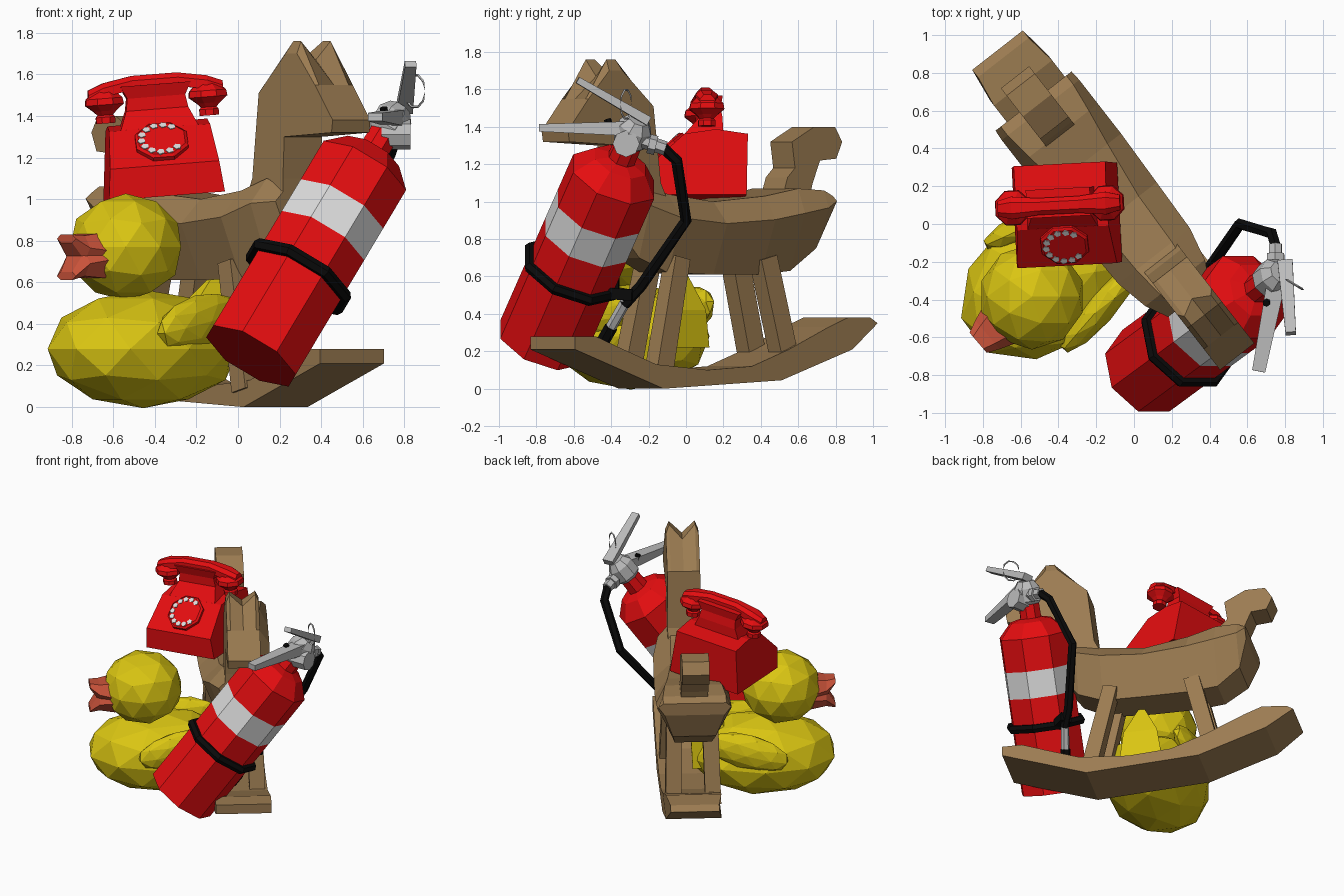
import bpy, bmesh, math
from mathutils import Vector, Matrix

if "Cube" in bpy.data.objects:
    bpy.data.objects.remove(bpy.data.objects["Cube"])

def material(name, col):
    m = bpy.data.materials.new(name)
    m.diffuse_color = (*col, 1)
    m.use_nodes = True
    m.node_tree.nodes["Principled BSDF"].inputs["Base Color"].default_value = m.diffuse_color
    return m

WOOD = material("brown wood", (0.33, 0.2, 0.083))
RED = material("red", (0.78, 0.004, 0.005))
YELLOW = material("yellow", (0.7, 0.56, 0.006))
ORANGE = material("beak orange", (0.58, 0.085, 0.042))
SILVER = material("silver", (0.5, 0.5, 0.5))
WHITE = material("white", (0.72, 0.72, 0.72))
BLACK = material("black", (0.003, 0.003, 0.003))
I4 = Matrix.Identity(4)

def finish(name, bm, mats, M=I4):
    bm.transform(M)
    bmesh.ops.recalc_face_normals(bm, faces=bm.faces)
    me = bpy.data.meshes.new(name)
    bm.to_mesh(me)
    bm.free()
    for m in mats:
        me.materials.append(m)
    ob = bpy.data.objects.new(name, me)
    bpy.context.collection.objects.link(ob)
    return ob

def loft(name, rings, mats, M=I4, closed=False, bands=None):
    """Skin a list of equal-length rings; bands gives a material per span."""
    bm = bmesh.new()
    vs = [[bm.verts.new(p) for p in r] for r in rings]
    n = len(vs[0])
    for k in range(len(vs) if closed else len(vs) - 1):
        a, b = vs[k], vs[(k + 1) % len(vs)]
        for i in range(n):
            f = bm.faces.new((a[i], a[(i + 1) % n], b[(i + 1) % n], b[i]))
            f.material_index = bands[k] if bands else 0
    if not closed:
        bm.faces.new(vs[0])
        bm.faces.new(vs[-1])
    return finish(name, bm, mats if isinstance(mats, list) else [mats], M)

def lathe(name, prof, mats, M=I4, sides=8, bands=None):
    rings = [[(r * math.cos(2 * math.pi * (i + .5) / sides),
               r * math.sin(2 * math.pi * (i + .5) / sides), z) for i in range(sides)]
             for z, r in prof]
    return loft(name, rings, mats, M, bands=bands)

def tube(name, pts, r, mat, sides=6, closed=False, M=I4):
    pts = [Vector(p) for p in pts]
    n, rings = len(pts), []
    for i, p in enumerate(pts):
        a = pts[i - 1] if i or closed else p
        b = pts[(i + 1) % n] if i < n - 1 or closed else p
        d = (b - a).normalized()
        ref = Vector((0, 0, 1)) if closed else Vector((1, 0.2, 0))
        s = d.cross(ref).normalized()
        t = d.cross(s)
        rings.append([p + r * (s * math.cos(2 * math.pi * k / sides) + t * math.sin(2 * math.pi * k / sides))
                      for k in range(sides)])
    return loft(name, rings, mat, M, closed)

def beam(name, p, q, w0, h0, w1, h1, mat, M=I4):
    p, q = Vector(p), Vector(q)
    d = (q - p).normalized()
    s = d.cross(Vector((0, 0, 1)) if abs(d.z) < .8 else Vector((1, 0, 0))).normalized()
    t = s.cross(d)
    rect = lambda c, w, h: [c + s * w * a + t * h * b for a, b in ((-.5, -.5), (.5, -.5), (.5, .5), (-.5, .5))]
    return loft(name, [rect(p, w0, h0), rect(q, w1, h1)], mat, M)

def blob(name, scale, mat, M):
    bm = bmesh.new()
    bmesh.ops.create_icosphere(bm, subdivisions=2, radius=1)
    for v in bm.verts:
        v.co = Vector(a * b for a, b in zip(v.co, scale))
    return finish(name, bm, [mat], M)

def frame(origin, x, y, z):
    m = Matrix((x, y, z)).transposed().to_4x4()
    m.translation = origin
    return m

# ---- rocking horse: local x forward, y to its left, z up ----
H = frame((-.016, -.012, 0), (.614, -.789, 0), (.789, .614, 0), (0, 0, 1))

# barrel body: u, bottom z, top z, bottom / middle / top half widths
body = [(-.84, .94, 1.03, .21, .255, .22), (-.78, .75, 1.06, .15, .26, .22),
        (-.62, .63, 1.07, .13, .26, .2), (-.42, .61, 1.03, .13, .26, .17),
        (-.1, .61, 1.0, .13, .25, .13), (.2, .62, 1.04, .12, .24, .12),
        (.38, .7, 1.1, .1, .2, .1), (.5, .85, 1.05, .08, .14, .08)]
rings = []
for u, zb, zt, wb, wm, wt in body:
    zm = zb + (zt - zb) * .7
    rings.append([(u, -wb, zb), (u, wb, zb), (u, wm, zm), (u, wt, zt), (u, -wt, zt), (u, -wm, zm)])
loft("horse_body", rings, WOOD, H)

# neck and head, with a notch between the two ears
def head(v, ear, back):
    return [(u, v + .02, z) for u, z in ((.2, .98), (.26, 1.1), (.31, 1.51), (back, ear), (.61, ear),
            (.75, 1.55), (.89, 1.38), (.88, 1.32), (.51, 1.3), (.5, 1.1), (.5, .9))]
loft("horse_head", [head(-.115, 1.7, .52), head(-.09, 1.76, .55), head(0, 1.67, .5),
                    head(.09, 1.76, .55), head(.115, 1.7, .52)], WOOD, H)

# tail
tail = [(-.6, 1.04), (-.63, 1.13), (-.68, 1.18), (-.66, 1.32), (-.81, 1.4), (-.95, 1.4),
        (-1.0, 1.32), (-.96, 1.23), (-.85, 1.22), (-.8, 1.1), (-.78, 1.03)]
loft("horse_tail", [[(u, v, z) for u, z in tail] for v in (-.095, .095)], WOOD, H)

# curved rocker, a little narrower at its rear end
rocker = [(.9, .21), (.9, .28), (.76, .28), (.6, .22), (.35, .13), (0, .1), (-.3, .12), (-.55, .21),
          (-.82, .33), (-.95, .38), (-1.12, .38), (-1.17, .35), (-.98, .21), (-.5, .045), (.3, 0)]
loft("rocker", [[(u, s * (.17 if u < -1 else .195) + .015, z) for u, z in rocker] for s in (-1, 1)], WOOD, H)

# legs
for side, s in (("left", 1), ("right", -1)):
    beam("front_leg_" + side, (.14, s * .125, .7), (.28, s * .14, .08), .1, .1, .11, .11, WOOD, H)
    beam("rear_leg_" + side, (-.44, s * .125, .7), (-.58, s * .14, .14), .11, .11, .11, .11, WOOD, H)

# ---- bath duck: local x toward the beak ----
D = frame((-.455, -.295, 0), (-.8, -.6, 0), (.6, -.8, 0), (0, 0, 1))
blob("duck_body", (.515, .37, .285), YELLOW, D @ Matrix.Translation((0, 0, .28)))
blob("duck_head", (.28, .28, .257), YELLOW, Matrix.Translation((-.54, -.385, .77)))
# upturned tail
loft("duck_tail", [[(a, -w, z), (b, -w * .6, z), (b, w * .6, z), (a, w, z)] for z, a, b, w in
     ((.22, -.5, -.1, .15), (.42, -.51, -.2, .12), (.62, -.47, -.4, .02))], YELLOW, D)
for s in (-1, 1):
    blob("duck_wing", (.3, .08, .13), YELLOW,
         D @ Matrix.Translation((-.12, s * .29, .41)) @ Matrix.Rotation(.2, 4, 'Y') @ Matrix.Rotation(s * .2, 4, 'Z'))
# beak: upper and lower halves, slightly open
B = frame((-.54, -.385, 0), (-.76, -.65, 0), (.65, -.76, 0), (0, 0, 1))
for name, z, mid, tip in (("beak_upper", .75, .765, .81), ("beak_lower", .71, .69, .63)):
    loft(name, [[(x, w * a, zz + h * b) for a, b in ((-1, 0), (-.6, 1), (.6, 1), (1, 0), (.6, -1), (-.6, -1))]
                for x, w, zz, h in ((.2, .14, z, .09), (.31, .1, mid, .06), (.375, .07, tip, .02))], ORANGE, B)

# ---- fire extinguisher: local z along the tilted cylinder ----
d = Vector((.48, .353, .803)).normalized()
ex = d.cross(Vector((0, 1, 0))).normalized()
E = frame((.065, -.775, .25), ex, d.cross(ex), d)
lathe("cylinder", [(-.005, .25), (.68, .25), (.87, .25), (1.1, .25), (1.2, .155), (1.22, .078), (1.35, .075)],
      [RED, WHITE], E, bands=[0, 1, 0, 0, 0, 0])
tube("strap", [(.26 * math.cos(a * math.pi / 4 + math.pi / 8), .26 * math.sin(a * math.pi / 4 + math.pi / 8), .47)
               for a in range(8)], .032, BLACK, closed=True, M=E)
# valve, gauge and hose connector
lathe("valve", [(1.3, .06), (1.34, .095), (1.43, .095), (1.48, .06)], SILVER, E)
tube("gauge", [(.69, -.32, 1.31), (.83, -.32, 1.31)], .072, SILVER, 8)
tube("hose_connector", [(.75, -.28, 1.34), (.75, -.11, 1.285)], .038, SILVER)
tube("connector_nut", [(.75, -.2, 1.31), (.75, -.16, 1.3)], .052, SILVER)
tube("safety_knob", [(.71, -.4, 1.38), (.7, -.42, 1.44)], .02, BLACK)
# levers
beam("squeeze_lever", (.8, -.2, 1.43), (.83, -.58, 1.65), .08, .05, .055, .035, SILVER)
beam("carry_handle", (.76, -.27, 1.39), (.66, -.78, 1.395), .1, .08, .07, .04, SILVER)
# pull ring
tube("pull_ring", [(.85 + .05 * math.cos(a * math.pi / 5), -.32 - .03 * math.cos(a * math.pi / 5),
                    1.52 + .08 * math.sin(a * math.pi / 5)) for a in range(10)], .006, SILVER, 4, True)
# hose, clip and nozzle
tube("hose", [(.75, -.12, 1.285), (.73, -.05, 1.22), (.56, 0, .9), (.395, -.24, .55), (.355, -.33, .45)], .031, BLACK)
beam("hose_clip", (.34, -.42, .51), (.38, -.28, .5), .08, .06, .08, .06, BLACK)
tube("nozzle", [(.36, -.32, .47), (.29, -.4, .33)], .03, SILVER)
tube("nozzle_tip", [(.29, -.4, .33), (.25, -.44, .26)], .036, BLACK)

# ---- desk telephone ----
P = (Matrix.Translation((-.355, .05, 1.015)) @ Matrix.Rotation(math.radians(3), 4, 'Z')
     @ Matrix.Rotation(math.radians(-4.5), 4, 'Y'))
case = [(-.265, 0), (-.27, .15), (-.07, .33), (.1, .355), (.27, .33), (.26, 0)]
loft("phone_case", [[(s * (.28 - .11 * z), y, z) for y, z in case] for s in (-1, 1)], RED, P)
loft("phone_cradle", [[(-w, a, z), (w, a, z), (w, b, z), (-w, b, z)] for z, w, a, b in
     ((.25, .22, -.14, .14), (.42, .15, .01, .14), (.48, .14, .01, .13), (.54, .17, -.01, .14))], RED, P)
# dial with finger holes in an open ring
DIAL = P @ frame((0, -.157, .262), (1, 0, 0), (0, .76, .65), (0, -.65, .76))
lathe("dial", [(-.02, .135), (.01, .135), (.02, .12)], RED, DIAL, 8)
for k in range(11):
    a = math.radians(55 + 26 * k)
    lathe("finger_hole", [(.015, .02), (.024, .02)], WHITE,
          DIAL @ Matrix.Translation((.098 * math.cos(a), .098 * math.sin(a), 0)), 5)
# handset: arched bar with two cups
bar = [(-.325, .5, .04), (-.25, .53, .06), (-.11, .555, .045), (.11, .555, .045), (.25, .53, .06), (.325, .5, .04)]
loft("handset_bar", [[(x, .05 + w * a, z + .033 * b) for a, b in ((-1, -1), (1, -1), (1, .3), (.5, 1), (-.5, 1), (-1, .3))]
                     for x, z, w in bar], RED, P)
for s in (-1, 1):
    lathe("handset_cup", [(.37, .05), (.4, .05), (.41, .04), (.43, .06), (.46, .1), (.49, .095), (.53, .05)], RED,
          P @ Matrix.Translation((s * .25, .05, 0)))
